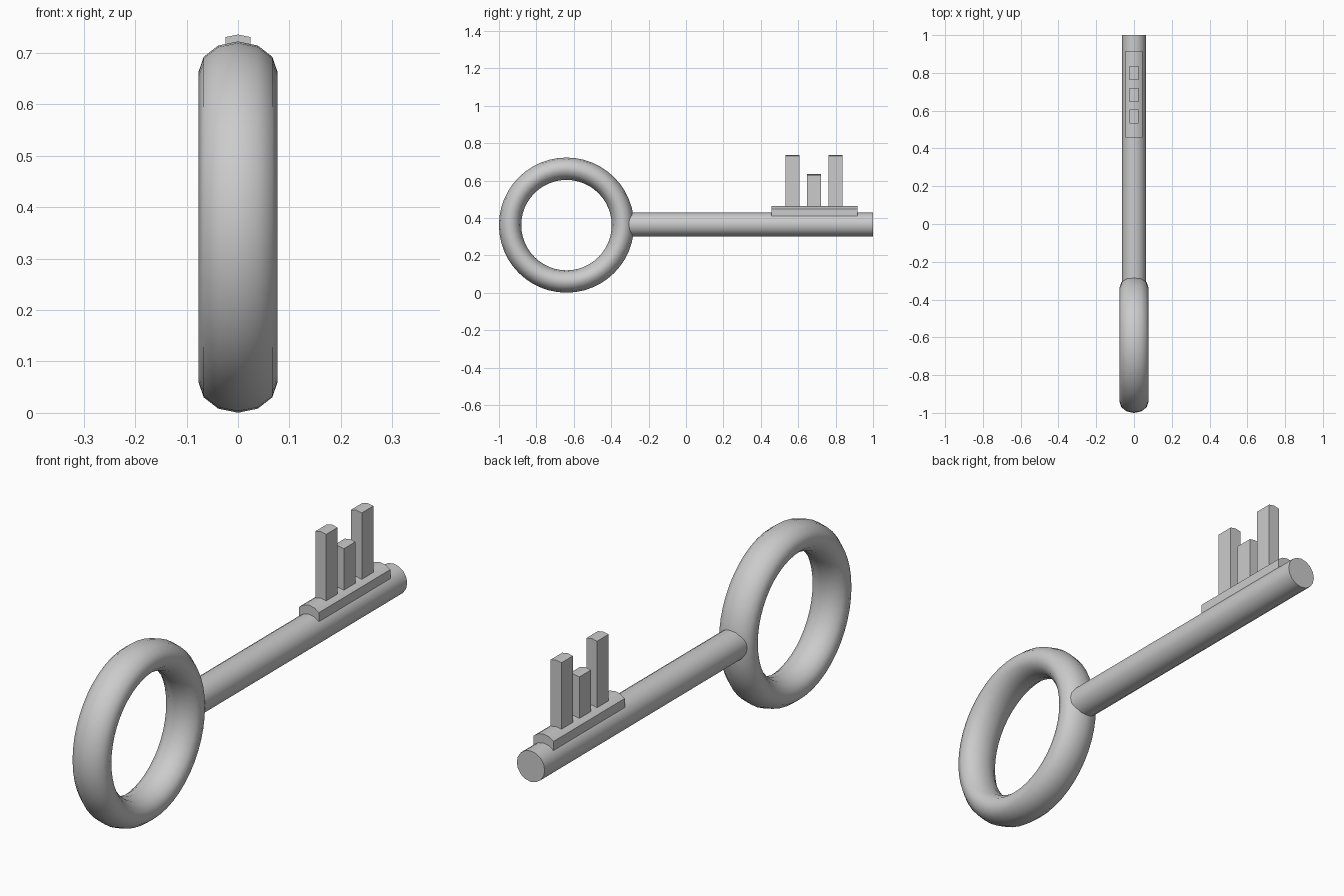
import bpy, bmesh, math

if "Cube" in bpy.data.objects:
    bpy.data.objects.remove(bpy.data.objects["Cube"])

CZ = 0.365          # shaft axis height
R = 0.063           # shaft radius
S = 16              # shaft sides


def smooth(ob, angle):
    bpy.ops.object.select_all(action='DESELECT')
    ob.select_set(True)
    bpy.context.view_layer.objects.active = ob
    bpy.ops.object.shade_smooth_by_angle(angle=math.radians(angle))


def arc(steps):
    """Top points of the shaft section, left to right, as (x, z)."""
    return [(R * math.sin(2 * math.pi * i / S), CZ + R * math.cos(2 * math.pi * i / S))
            for i in range(-steps, steps + 1)]


def raised_block(name, steps, y0, y1, base, lift):
    """Patch of the shaft's top pulled straight up, keeping its facets."""
    pts = arc(steps)
    profile = [(x, z + lift) for x, z in pts] + [(x, z + base) for x, z in reversed(pts)]
    bm = bmesh.new()
    face = bm.faces.new([bm.verts.new((x, y0, z)) for x, z in profile])
    out = bmesh.ops.extrude_face_region(bm, geom=[face])
    verts = [v for v in out['geom'] if isinstance(v, bmesh.types.BMVert)]
    bmesh.ops.translate(bm, verts=verts, vec=(0, y1 - y0, 0))
    bmesh.ops.recalc_face_normals(bm, faces=bm.faces)
    me = bpy.data.meshes.new(name)
    bm.to_mesh(me)
    bm.free()
    ob = bpy.data.objects.new(name, me)
    bpy.context.collection.objects.link(ob)
    smooth(ob, 30)
    return ob


# ring handle, section slightly wider across x
bpy.ops.mesh.primitive_torus_add(major_segments=48, minor_segments=12,
                                 major_radius=0.3015, minor_radius=0.0597,
                                 location=(0, -0.639, 0.3615),
                                 rotation=(0, math.pi / 2, 0))
ring = bpy.context.object
ring.name = "ring_handle"
ring.scale = (1, 1, 1.29)
smooth(ring, 60)

# shaft, its near end buried in the ring
y0, y1 = -0.335, 1.0
bpy.ops.mesh.primitive_cylinder_add(vertices=S, radius=R, depth=y1 - y0,
                                    location=(0, (y0 + y1) / 2, CZ),
                                    rotation=(math.pi / 2, 0, 0))
shaft = bpy.context.object
shaft.name = "shaft"
smooth(shaft, 40)

# bit plate and its three teeth
raised_block("bit_plate", 2, 0.458, 0.917, -0.005, 0.037)
for i, (y, top) in enumerate([(0.57, 0.736), (0.684, 0.634), (0.8, 0.736)]):
    raised_block(f"tooth_{i + 1}", 1, y - 0.037, y + 0.037, 0.03, top - CZ - R)
